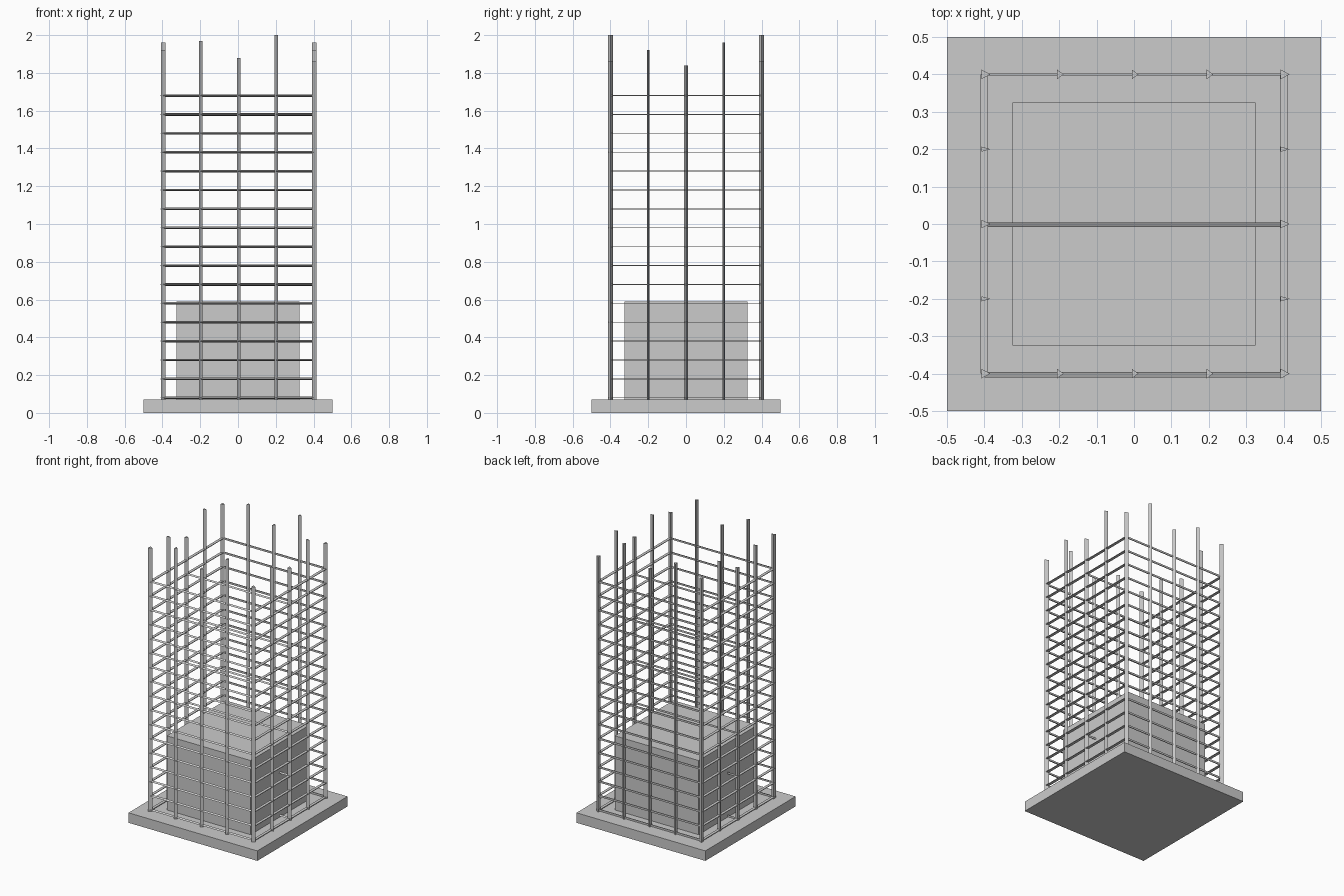
import bpy, bmesh, math
from mathutils import Vector

if "Cube" in bpy.data.objects:
    bpy.data.objects.remove(bpy.data.objects["Cube"])


def block(name, size, z0, z1):
    bpy.ops.mesh.primitive_cube_add(size=1, location=(0, 0, (z0 + z1) / 2))
    ob = bpy.context.object
    ob.name = name
    ob.scale = (size, size, z1 - z0)


def rod(bm, a, b, profile):
    """Sweep a small profile straight from a to b; profile is (side, up) offsets."""
    a, b = Vector(a), Vector(b)
    d = (b - a).normalized()
    if abs(d.z) > 0.9:
        side, up = Vector((1, 0, 0)), Vector((0, 1, 0))
    else:
        up = Vector((0, 0, 1))
        side = d.cross(up)
    rings = [[bm.verts.new(p + side * s + up * t) for s, t in profile] for p in (a, b)]
    n = len(profile)
    for i in range(n):
        j = (i + 1) % n
        bm.faces.new((rings[0][i], rings[0][j], rings[1][j], rings[1][i]))
    bm.faces.new(rings[0][::-1])
    bm.faces.new(rings[1])


def finish(name, bm):
    bmesh.ops.recalc_face_normals(bm, faces=bm.faces)
    me = bpy.data.meshes.new(name)
    bm.to_mesh(me)
    bm.free()
    bpy.context.collection.objects.link(bpy.data.objects.new(name, me))


def tri(w, h):
    return [(math.cos(k * math.tau / 3) * w, math.sin(k * math.tau / 3) * h) for k in range(3)]


def strip(w, h):
    return [(-w / 2, -h / 2), (w / 2, -h / 2), (w / 2, h / 2), (-w / 2, h / 2)]


R = 0.4
# Concrete footing and core block
block("footing_slab", 1.0, 0, 0.07)
block("core_block", 0.65, 0.07, 0.59)

# Vertical bars of uneven height, mirrored on opposite sides
bm = bmesh.new()
for x, top in zip((-0.4, -0.2, 0, 0.2, 0.4), (1.92, 1.97, 1.88, 2.0, 1.86)):
    for y in (-R, R):
        w = 0.016 if abs(x) == R else 0.012
        rod(bm, (x, y, 0.07), (x, y, top), tri(w, 0.015))
for y, top in zip((-0.2, 0, 0.2), (1.92, 1.84, 1.96)):
    for x in (-R, R):
        rod(bm, (x, y, 0.07), (x, y, top), tri(0.016, 0.013 if y == 0 else 0.008))
finish("vertical_bars", bm)

# Horizontal hoops
bm = bmesh.new()
for i in range(17):
    z = 0.08 + 0.1 * i
    rod(bm, (-R, -R, z), (R, -R, z), tri(0.01, 0.007))
    rod(bm, (-R, R, z), (R, R, z), strip(0.005, 0.013))
    for x in (-R, R):
        rod(bm, (x, -R, z), (x, R, z), strip(0.02, 0.004))
finish("hoops", bm)

# Cross ties through the middle at every third hoop
bm = bmesh.new()
for i in range(0, 17, 3):
    z = 0.08 + 0.1 * i
    rod(bm, (-R, 0, z), (R, 0, z), tri(0.008, 0.008))
finish("cross_ties", bm)
